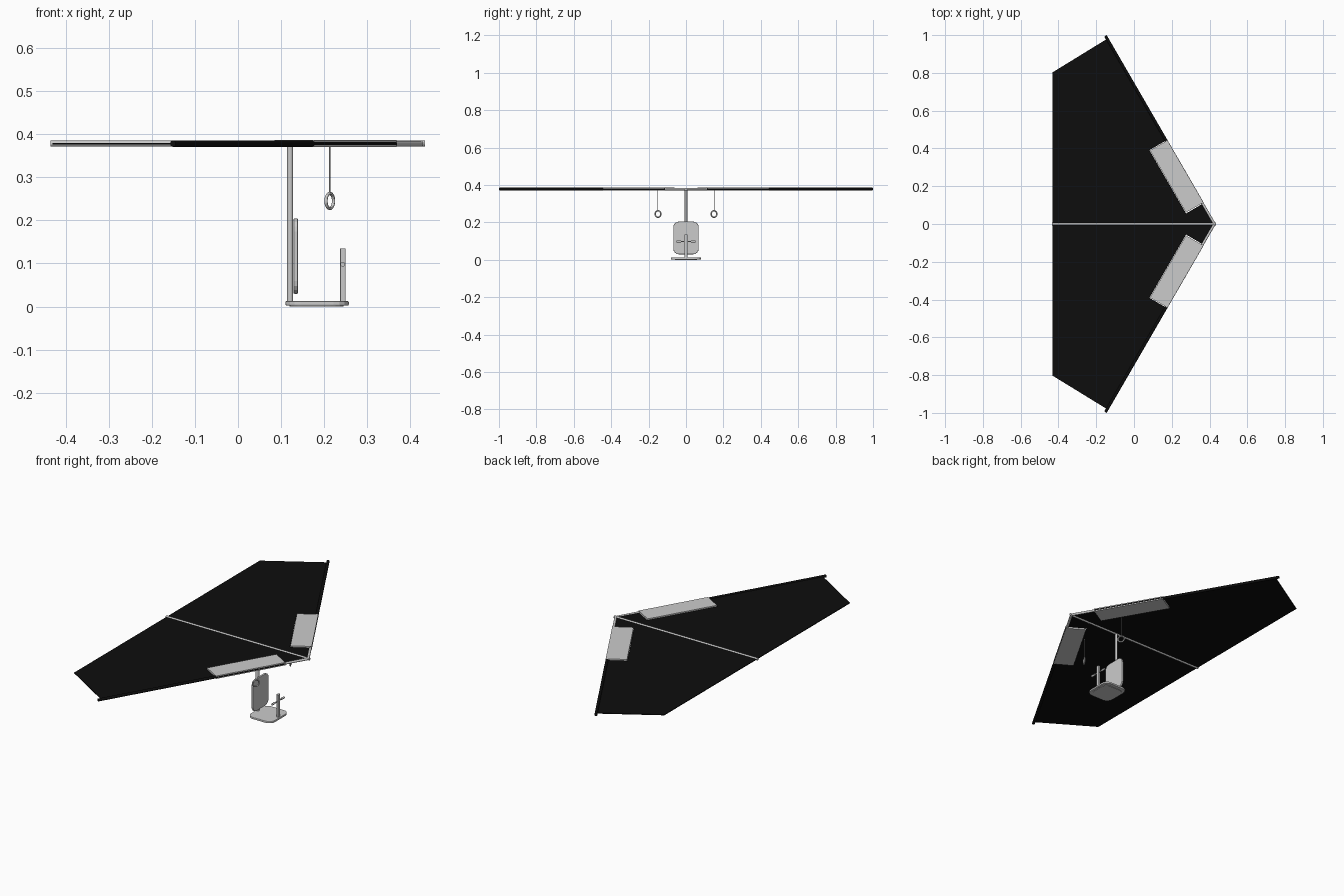
import bpy, bmesh, math
from mathutils import Vector

if "Cube" in bpy.data.objects:
    bpy.data.objects.remove(bpy.data.objects["Cube"])

Z = 0.378                                  # wing height
NOSE = Vector((0.426, 0, Z))
TIP = Vector((-0.151, 0.996, Z))
D = (TIP - NOSE).normalized()              # along the leading edge
N = Vector((-D.y, D.x, 0))                 # inward from the leading edge
SPAN = (TIP - NOSE).length

black = bpy.data.materials.new("black_fabric")
black.diffuse_color = (0.004, 0.004, 0.004, 1)
black.use_nodes = True
black.node_tree.nodes["Principled BSDF"].inputs["Base Color"].default_value = black.diffuse_color


def edge_point(along, inward=0.0):
    return NOSE + D * along + N * inward


def flip(p, side):
    return Vector((p[0], p[1] * side, p[2]))


def finish(ob, name, mat=None, smooth=True):
    ob.name = name
    if mat:
        ob.data.materials.append(mat)
    if smooth:
        bpy.ops.object.select_all(action='DESELECT')
        ob.select_set(True)
        bpy.context.view_layer.objects.active = ob
        bpy.ops.object.shade_smooth_by_angle()
    return ob


def tube(name, a, b, r, mat=None, sides=16):
    a, b = Vector(a), Vector(b)
    bpy.ops.mesh.primitive_cylinder_add(vertices=sides, radius=r, depth=(b - a).length, location=(a + b) / 2)
    ob = bpy.context.object
    ob.rotation_euler = (b - a).to_track_quat('Z', 'Y').to_euler()
    return finish(ob, name, mat)


def slab(name, pts, offset, mat=None):
    """Extrude a flat outline by the offset vector, centred on the outline."""
    offset = Vector(offset)
    bm = bmesh.new()
    face = bm.faces.new([bm.verts.new(Vector(p) - offset / 2) for p in pts])
    ext = bmesh.ops.extrude_face_region(bm, geom=[face])
    moved = [v for v in ext["geom"] if isinstance(v, bmesh.types.BMVert)]
    bmesh.ops.translate(bm, verts=moved, vec=offset)
    bmesh.ops.recalc_face_normals(bm, faces=bm.faces[:])
    me = bpy.data.meshes.new(name)
    bm.to_mesh(me)
    bm.free()
    ob = bpy.data.objects.new(name, me)
    bpy.context.collection.objects.link(ob)
    return finish(ob, name, mat, smooth=False)


def rounded_rect(w, h, r, seg=4):
    pts = []
    for i, (sx, sy) in enumerate(((1, 1), (-1, 1), (-1, -1), (1, -1))):
        for k in range(seg + 1):
            t = math.pi / 2 * (i + k / seg)
            pts.append((sx * (w / 2 - r) + r * math.cos(t), sy * (h / 2 - r) + r * math.sin(t)))
    return pts


def soften(ob, width):
    m = ob.modifiers.new("soft_edges", 'BEVEL')
    m.width, m.segments, m.limit_method = width, 2, 'ANGLE'
    m.angle_limit = math.radians(50)


# keel and mast
tube("keel", (-0.435, 0, Z), (0.434, 0, Z), 0.007)
tube("mast", (0.121, 0, 0.005), (0.121, 0, Z), 0.007)

# both halves of the wing
for side, tag in ((1, "left"), (-1, "right")):
    # sail with a notch for the grey panel
    outline = [Vector((-0.431, 0, Z)), NOSE, edge_point(0.124), edge_point(0.124, 0.102),
               edge_point(0.511, 0.102), edge_point(0.511), edge_point(SPAN - 0.018),
               Vector((-0.431, 0.803, Z))]
    slab("sail_" + tag, [flip(p, side) for p in outline], (0, 0, 0.004), black)
    # leading edge tube and its black sleeve
    tube("nose_tube_" + tag, NOSE, flip(edge_point(0.14), side), 0.0065)
    tube("edge_sleeve_" + tag, flip(edge_point(0.127), side), flip(TIP, side), 0.0075, black)
    # grey leading edge panel
    panel = [edge_point(0.128, -0.0065), edge_point(0.128, 0.1),
             edge_point(0.508, 0.1), edge_point(0.508, -0.0065)]
    slab("edge_panel_" + tag, [flip(p, side) for p in panel], (0, 0, 0.016))
    # hanging ring on a cord, turned parallel to the leading edge
    tube("ring_cord_" + tag, (0.213, 0.15 * side, 0.262), (0.213, 0.15 * side, Z), 0.0013, None, 8)
    bpy.ops.mesh.primitive_torus_add(major_radius=0.0175, minor_radius=0.0038, major_segments=32,
                                     minor_segments=12, location=(0.213, 0.15 * side, 0.245))
    ring = bpy.context.object
    ring.rotation_euler = (math.pi / 2, 0, math.atan2(D.y * side, D.x))
    finish(ring, "hand_ring_" + tag)
    # steering grip
    tube("steering_grip_" + tag, (0.243, 0.028 * side, 0.098), (0.243, 0.052 * side, 0.098), 0.0055)

# seat and backrest
seat = slab("seat", [(0.1835 + x, y, 0.0075) for x, y in rounded_rect(0.147, 0.16, 0.035)], (0, 0, 0.011))
soften(seat, 0.003)
slab("seat_underside", [(0.1825 + x, y, 0.003) for x, y in rounded_rect(0.125, 0.12, 0.03)], (0, 0, 0.006))
back = slab("backrest", [(0.134, y, 0.117 + z) for y, z in rounded_rect(0.136, 0.175, 0.03)], (0.011, 0, 0))
soften(back, 0.003)

# steering post and crossbar
post = slab("steering_post", [(0.2435 + x, y, 0.072) for x, y in rounded_rect(0.013, 0.018, 0.003, 2)], (0, 0, 0.126))
tube("steering_bar", (0.243, -0.052, 0.098), (0.243, 0.052, 0.098), 0.0035)
